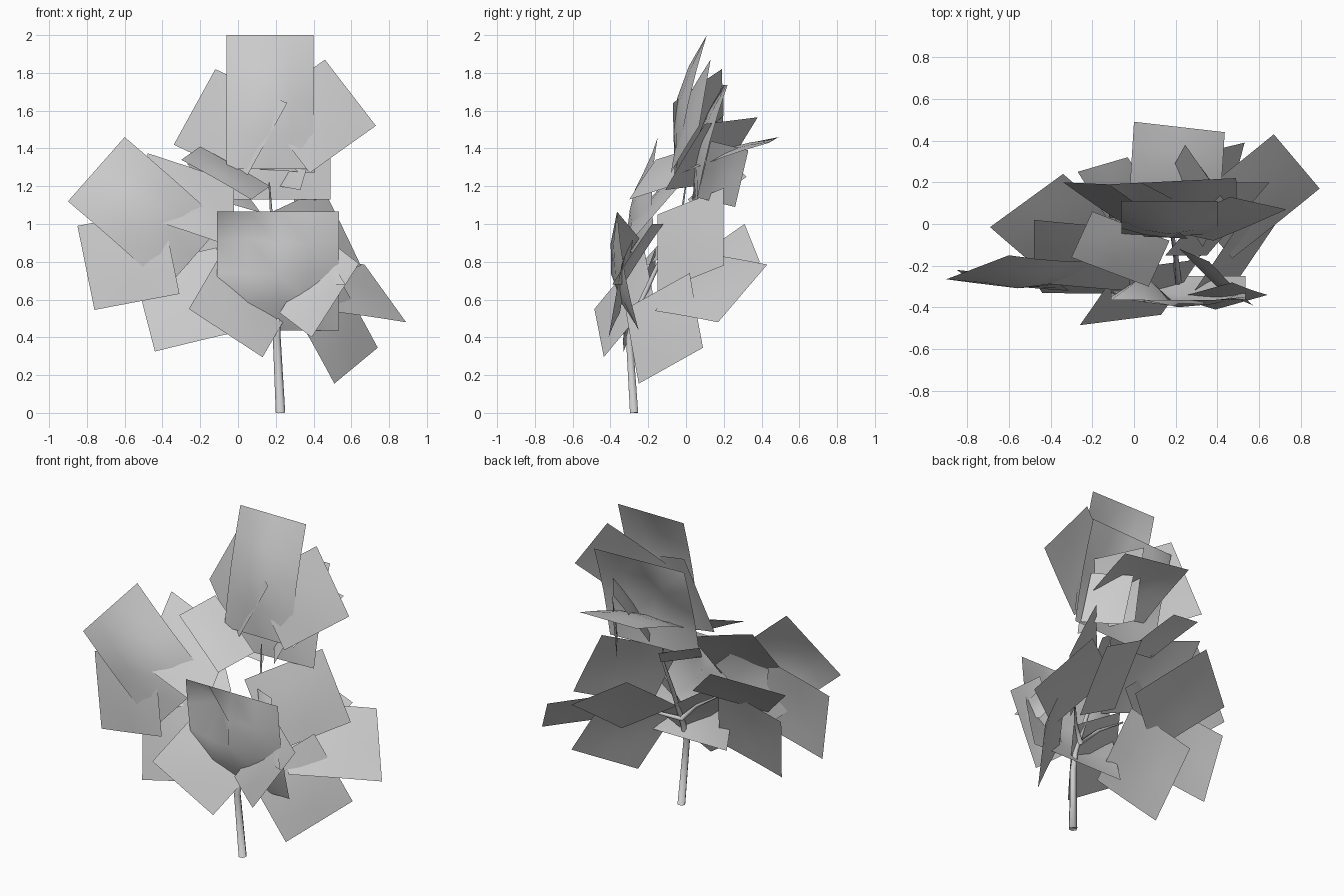
import bpy
import math
from mathutils import Vector

cube = bpy.data.objects.get("Cube")
if cube:
    bpy.data.objects.remove(cube)

grey = bpy.data.materials.new("pale grey")
grey.use_nodes = True
colour = (.6, .6, .6, 1)
grey.diffuse_color = colour
grey.node_tree.nodes["Principled BSDF"].inputs["Base Color"].default_value = colour


def add_mesh(name, verts, faces):
    mesh = bpy.data.meshes.new(name)
    mesh.from_pydata(verts, [], faces)
    mesh.materials.append(grey)
    for poly in mesh.polygons:
        poly.use_smooth = True
    obj = bpy.data.objects.new(name, mesh)
    bpy.context.collection.objects.link(obj)
    return obj


def leaf(name, before, corner, after, bulge=.015, dent=0):
    """Cupped card through three neighbouring corners."""
    before, corner, after = Vector(before), Vector(corner), Vector(after)
    side, fall = before - corner, after - corner
    normal = side.cross(fall).normalized()
    if normal.dot(Vector((0, -1, 1))) < 0:
        normal.negate()
    steps = 4
    row = steps + 1
    verts = []
    for j in range(row):
        for i in range(row):
            u, v = i / steps, j / steps
            lift = bulge * math.sin(math.pi * v) * (.2 + .8 * math.sin(math.pi * u))
            if (i, j) == (1, 1):
                lift -= dent
            verts.append(corner + side * u + fall * v + normal * lift)
    faces = [(j * row + i, j * row + i + 1, (j + 1) * row + i + 1, (j + 1) * row + i)
             for j in range(steps) for i in range(steps)]
    return add_mesh(name, verts, faces)


def branch(name, points, start, end, sides=6):
    """Tapered tube along a path."""
    points = [Vector(p) for p in points]
    last = len(points) - 1
    verts = []
    for k, p in enumerate(points):
        axis = (points[min(k + 1, last)] - points[max(k - 1, 0)]).normalized()
        across = axis.cross(Vector((0, 1, 0))).normalized()
        other = axis.cross(across)
        radius = start + (end - start) * k / last
        for s in range(sides):
            t = math.tau * s / sides
            verts.append(p + (across * math.cos(t) + other * math.sin(t)) * radius)
    faces = []
    for k in range(last):
        for s in range(sides):
            n = (s + 1) % sides
            faces.append((k * sides + s, k * sides + n, (k + 1) * sides + n, (k + 1) * sides + s))
    faces.append(tuple(range(sides)))
    return add_mesh(name, verts, faces)


# Stem and side twigs
branch("main_stem", [(.225, -.275, 0), (.205, -.3, .4), (.21, -.27, .52),
                     (.2, -.15, .78), (.18, -.03, 1), (.165, 0, 1.22)], .025, .004)
branch("left_twig", [(.2, -.24, .56), (.08, -.22, .68), (-.1, -.22, .8)], .014, .005)
branch("right_twig", [(.2, -.24, .56), (.32, -.14, .61), (.4, -.05, .64)], .014, .005)

# Crown leaves
leaf("crown_leaf", before=(.4, .11, 2), corner=(-.06, .11, 2), after=(-.06, -.05, 1.29), bulge=.08)
leaf("crown_left_leaf", before=(-.12, .19, 1.82), corner=(-.34, .2, 1.42), after=(.04, -.06, 1.24))
leaf("crown_right_leaf", before=(.46, .13, 1.87), corner=(.73, .07, 1.52), after=(.38, -.08, 1.27))
leaf("crown_large_leaf", before=(.49, .22, 1.735), corner=(-.12, .19, 1.735),
     after=(-.12, .03, 1.13), bulge=.07, dent=.08)
leaf("crown_inner_leaf", before=(.245, .38, 1.565), corner=(.44, .1, 1.53), after=(.33, -.11, 1.18))

# Back leaves
leaf("back_flat_leaf", before=(.435, .44, 1.43), corner=(0, .49, 1.46), after=(-.03, .03, 1.3), bulge=.04)
leaf("back_right_leaf", before=(.28, .33, 1.39), corner=(.3, .26, 1.09), after=(.45, .06, 1.14))
leaf("back_left_leaf", before=(-.03, .32, 1.25), corner=(-.27, .25, 1.32), after=(-.12, .01, 1.13))
leaf("back_low_leaf", before=(.53, .39, .8), corner=(.2, .31, 1), after=(.1, -.05, .74))
leaf("back_far_left_leaf", before=(-.34, .24, 1.17), corner=(-.69, -.015, 1.03), after=(-.38, -.28, .74))

# Left leaves
leaf("left_upper_leaf", before=(-.6, -.15, 1.46), corner=(-.9, -.265, 1.12),
     after=(-.38, -.29, .66), bulge=.08)
leaf("left_lower_leaf", before=(-.85, -.22, .99), corner=(-.76, -.28, .545), after=(-.31, -.32, .63))
leaf("left_bottom_leaf", before=(-.555, -.16, .77), corner=(-.44, -.33, .325), after=(0, -.33, .43))
leaf("inner_left_leaf", before=(-.48, -.28, 1.03), corner=(-.48, .02, 1.375), after=(-.02, -.02, 1.22))
leaf("inner_drooping_leaf", before=(-.3, -.16, 1.34), corner=(-.2, .06, 1.41), after=(.17, -.08, 1.2))

# Right leaves
leaf("right_upper_leaf", before=(.15, -.15, 1.05), corner=(.45, .2, 1.19), after=(.65, .2, .78))
leaf("right_outer_leaf", before=(.67, .43, .785), corner=(.89, .17, .48), after=(.47, -.165, .54))
leaf("right_bottom_leaf", before=(.74, .09, .345), corner=(.51, -.25, .155), after=(.29, -.32, .55))
leaf("right_front_leaf", before=(.64, -.34, .79), corner=(.39, -.41, .4), after=(.22, -.35, .53))
leaf("inner_right_leaf", before=(.36, -.18, 1), corner=(.22, -.12, 1), after=(.43, -.33, .68))

# Front leaves
leaf("front_large_leaf", before=(.535, -.365, 1.065), corner=(-.11, -.365, 1.065),
     after=(-.11, -.25, .435), bulge=.09, dent=.14)
leaf("front_lower_leaf", before=(.13, -.435, .295), corner=(-.26, -.485, .55), after=(-.08, -.22, .86))
